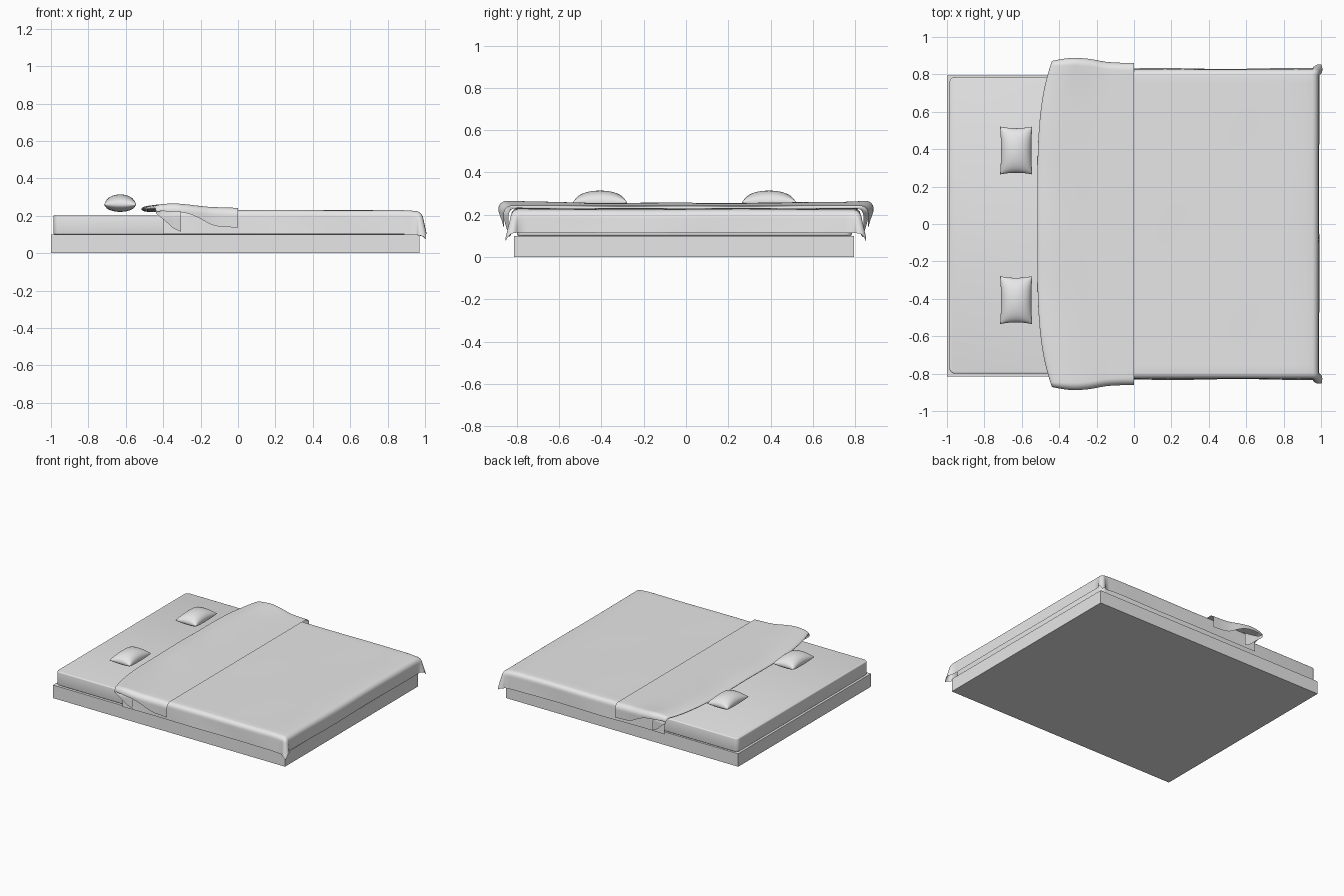
import bpy, bmesh, math

if "Cube" in bpy.data.objects:
    bpy.data.objects.remove(bpy.data.objects["Cube"])

grey = bpy.data.materials.new("light_grey")
grey.diffuse_color = (0.8, 0.8, 0.8, 1)
grey.use_nodes = True
grey.node_tree.nodes["Principled BSDF"].inputs["Base Color"].default_value = grey.diffuse_color


def finish(name, bm, angle=None):
    bmesh.ops.recalc_face_normals(bm, faces=bm.faces)
    me = bpy.data.meshes.new(name)
    bm.to_mesh(me)
    bm.free()
    ob = bpy.data.objects.new(name, me)
    bpy.context.collection.objects.link(ob)
    me.materials.append(grey)
    if angle:
        bpy.ops.object.select_all(action='DESELECT')
        bpy.context.view_layer.objects.active = ob
        ob.select_set(True)
        bpy.ops.object.shade_smooth_by_angle(angle=math.radians(angle))
    return ob


def box(name, lo, hi, corner=0, edge=0):
    bm = bmesh.new()
    bmesh.ops.create_cube(bm, size=1)
    for v in bm.verts:
        v.co = [lo[i] if v.co[i] < 0 else hi[i] for i in range(3)]
    if corner:
        up = [e for e in bm.edges if abs(e.verts[0].co.z - e.verts[1].co.z) > 1e-4]
        bmesh.ops.bevel(bm, geom=up, offset=corner, segments=5, profile=0.5, affect='EDGES')
        rim = [e for e in bm.edges if abs(e.verts[0].co.z - e.verts[1].co.z) < 1e-4]
        bmesh.ops.bevel(bm, geom=rim, offset=edge, segments=3, profile=0.5, affect='EDGES')
    return finish(name, bm, 35 if corner else None)


def sheet(name, rows, angle=60):
    bm = bmesh.new()
    vs = [[bm.verts.new(p) for p in row] for row in rows]
    for a, b in zip(vs, vs[1:]):
        for i in range(len(a) - 1):
            bm.faces.new((a[i], a[i + 1], b[i + 1], b[i]))
    # keep the upper side of the cloth facing out
    return finish(name, bm, angle)


def bend(d, r):
    """Cloth running over a rounded edge: distance -> (outward, drop)."""
    if d < r * math.pi / 2:
        return r * math.sin(d / r), r * (1 - math.cos(d / r))
    return r, r + d - r * math.pi / 2


def spaced(a, b, n):
    return [a + (b - a) * i / n for i in range(n + 1)]


# bed base and mattress
box("bed_base", (-1, -0.815, 0), (0.97, 0.795, 0.10))
box("mattress", (-0.987, -0.80, 0.10), (0.95, 0.785, 0.205), 0.03, 0.008)

# blanket draped over the foot end and both sides
EX, EY, R = 0.955, 0.795, 0.03


def drape(p, q):
    dx, dy = max(0, p - EX), max(0, abs(q) - EY)
    sy = 1 if q > 0 else -1
    x, y, z = min(p, EX), min(abs(q), EY), 0.23
    d = (dx ** 4 + dy ** 4) ** 0.25
    if d > 0:
        h = math.hypot(dx, dy)
        out, drop = bend(d, R)
        corner = 2 * dx * dy / (h * h)
        out += 0.035 * corner * drop / 0.13
        out += drop * (0.05 + 0.02 * math.sin(9 * p + 7 * q))
        x += out * dx / h
        y += out * dy / h
        z -= drop
    z -= 0.006 * max(0, 1 - (EX - x) / 0.12) ** 2
    return (x, sy * y, z + 0.001 * math.sin(8 * p) * math.sin(6 * q))


qs = spaced(EY, EY + 0.145, 14)
qs = [-q for q in reversed(qs)] + spaced(-EY, EY, 40)[1:-1] + qs
ps = spaced(-0.40, EX, 40) + spaced(EX, EX + 0.122, 12)[1:]
sheet("blanket", [[drape(p, q) for q in qs] for p in ps])

# turned-back end of the blanket: x, height, half width, side drop
fold = [(-0.36, 0.226, 0.835, 0.120), (-0.41, 0.222, 0.845, 0.100),
        (-0.46, 0.221, 0.86, 0.060), (-0.50, 0.225, 0.87, 0.035),
        (-0.517, 0.236, 0.875, 0.03), (-0.495, 0.249, 0.88, 0.035),
        (-0.43, 0.256, 0.885, 0.045), (-0.33, 0.254, 0.88, 0.05),
        (-0.24, 0.250, 0.877, 0.065), (-0.12, 0.246, 0.87, 0.10),
        (-0.06, 0.244, 0.866, 0.104), (0.0, 0.242, 0.862, 0.105)]


def smooth_rows(pts, n):
    """Catmull-Rom interpolation through the fold stations."""
    out = []
    for i in range(len(pts) - 1):
        a, b, c, d = (pts[max(0, min(len(pts) - 1, i + k))] for k in (-1, 0, 1, 2))
        for t in spaced(0, 1, n)[:-1]:
            out.append([0.5 * (2 * B + (C - A) * t + (2 * A - 5 * B + 4 * C - D) * t * t
                               + (3 * B - A - 3 * C + D) * t ** 3)
                        for A, B, C, D in zip(a, b, c, d)])
    return out + [list(pts[-1])]


rows = []
for x, z, w, drop in smooth_rows(fold, 5):
    r = min(0.04, drop * 0.9)
    near = min(1, max(0, (-x - 0.15) / 0.25))        # 1 close to the fold line
    length = drop + r * (math.pi / 2 - 1)
    half = [(i / 24 * (w - r), 0) for i in range(24)]
    for d in spaced(0, length, 12):
        o, dr = bend(d, r)
        half.append((w - r + o, dr))
    row = []
    for s, part in ((-1, reversed(half[1:])), (1, half)):
        for y, dr in part:
            k = (y / 0.88) ** 4
            row.append((x + 0.08 * k * near, s * y + 0.006 * math.sin(14 * x) * k * s,
                        z - dr + 0.012 * k * near
                        + 0.0015 * math.sin(11 * s * y + 9 * x) * near))
    rows.append(row)
sheet("blanket_fold", rows)


# pillows, plump cushions with pinched corners
def pillow(name, cx, cy, cz, hx, hy):
    n = 20
    bm = bmesh.new()
    for top in (1, -1):
        grid = []
        for i in range(n + 1):
            line = []
            for j in range(n + 1):
                u = math.sin((i / n - 0.5) * math.pi)
                v = math.sin((j / n - 0.5) * math.pi)
                puff = max(0, (1 - u * u) * (1 - v * v)) ** 0.45
                h = 0.055 if top > 0 else -0.038
                line.append(bm.verts.new((cx + hx * u * (1 - 0.06 * (1 - v * v)),
                                          cy + hy * v * (1 - 0.07 * (1 - u * u)),
                                          cz + h * puff)))
            grid.append(line)
        for i in range(n):
            for j in range(n):
                bm.faces.new((grid[i][j], grid[i + 1][j], grid[i + 1][j + 1], grid[i][j + 1]))
    bmesh.ops.remove_doubles(bm, verts=bm.verts, dist=1e-5)
    finish(name, bm, 80)


for side, cy in (("left", -0.407), ("right", 0.393)):
    pillow("pillow_" + side, -0.63, cy, 0.259, 0.086, 0.128)
